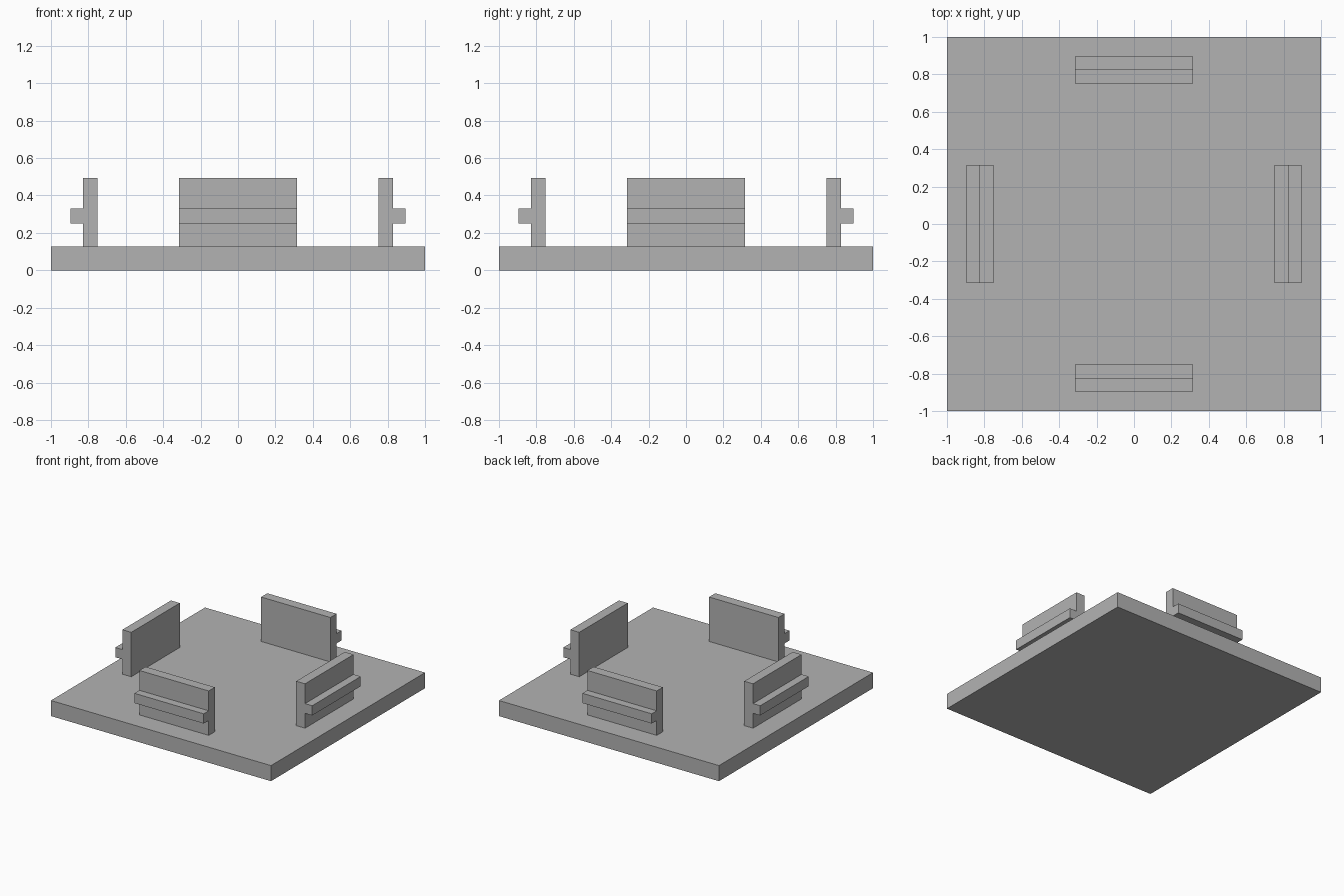
import bpy, bmesh, math
from mathutils import Matrix, Vector

if "Cube" in bpy.data.objects:
    bpy.data.objects.remove(bpy.data.objects["Cube"])

BASE_TOP = 0.128
HALF_WIDTH = 0.315

grey = bpy.data.materials.new("plain_grey")
grey.diffuse_color = (0.45, 0.45, 0.45, 1)
grey.use_nodes = True
grey.node_tree.nodes["Principled BSDF"].inputs["Base Color"].default_value = grey.diffuse_color


def finish(name, bm):
    bmesh.ops.recalc_face_normals(bm, faces=bm.faces[:])
    mesh = bpy.data.meshes.new(name)
    bm.to_mesh(mesh)
    bm.free()
    mesh.materials.append(grey)
    obj = bpy.data.objects.new(name, mesh)
    bpy.context.collection.objects.link(obj)


# Square base plate
bm = bmesh.new()
bmesh.ops.create_cube(bm, size=1, matrix=Matrix.Translation((0, 0, BASE_TOP / 2))
                      @ Matrix.Diagonal((2, 2, BASE_TOP, 1)))
finish("base_plate", bm)

# Upright clip section (distance from centre, height) with an outward ridge
PROFILE = [(0.75, BASE_TOP), (0.83, BASE_TOP), (0.83, 0.25), (0.895, 0.25),
           (0.895, 0.33), (0.83, 0.33), (0.83, 0.493), (0.75, 0.493)]


def clip(name, angle):
    bm = bmesh.new()
    section = bm.faces.new([bm.verts.new((r, -HALF_WIDTH, z)) for r, z in PROFILE])
    side = bmesh.ops.extrude_face_region(bm, geom=[section], use_keep_orig=True)["geom"]
    bmesh.ops.translate(bm, vec=Vector((0, 2 * HALF_WIDTH, 0)),
                        verts=[v for v in side if isinstance(v, bmesh.types.BMVert)])
    bmesh.ops.rotate(bm, verts=bm.verts[:], cent=(0, 0, 0),
                     matrix=Matrix.Rotation(math.radians(angle), 3, "Z"))
    finish(name, bm)


# One clip along each side of the plate
for label, angle in (("right", 0), ("back", 90), ("left", 180), ("front", 270)):
    clip(label + "_clip", angle)
